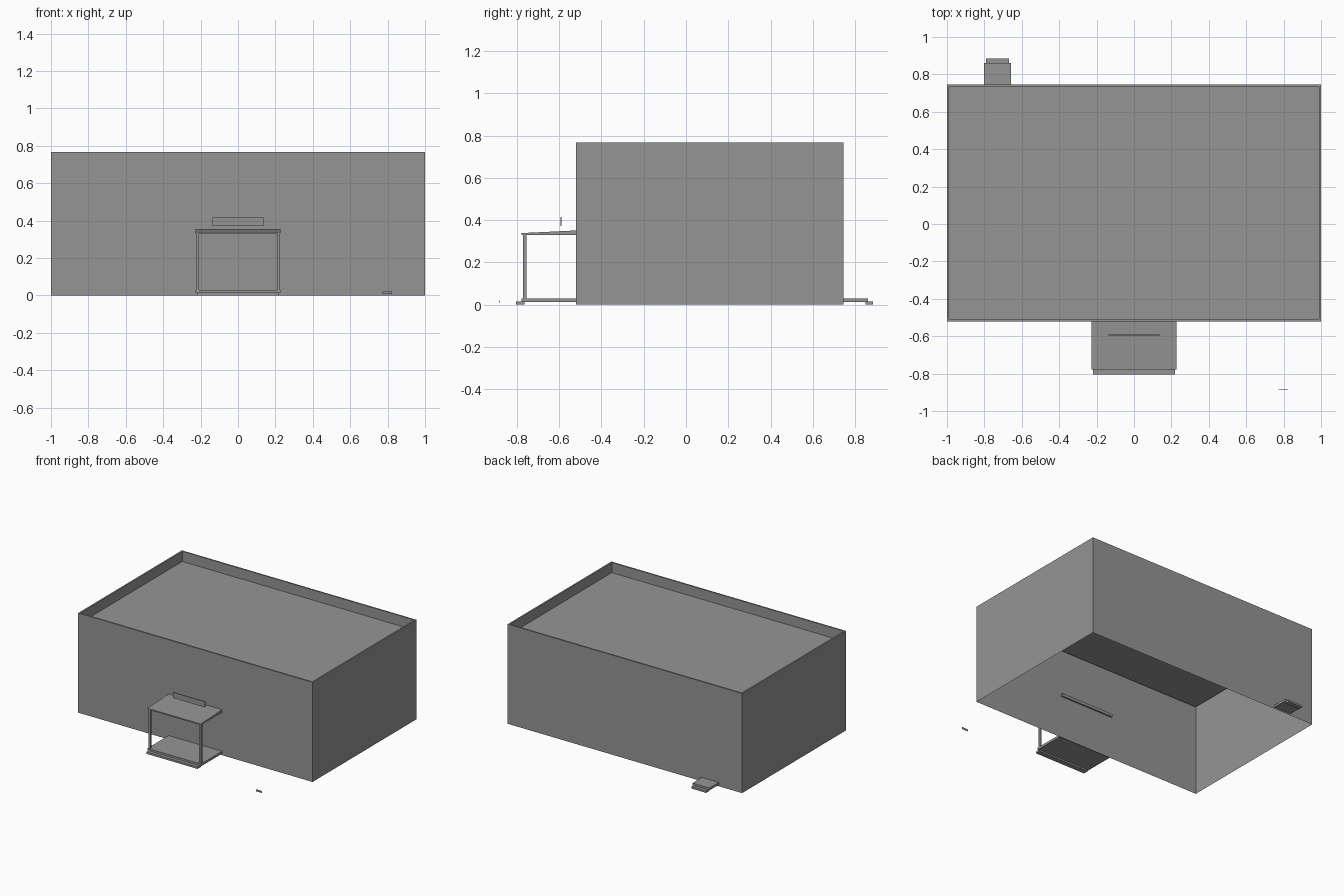
import bpy
import bmesh
from mathutils import Vector

cube = bpy.data.objects.get("Cube")
if cube:
    bpy.data.objects.remove(cube, do_unlink=True)

grey = bpy.data.materials.new("plain grey")
grey.use_nodes = True
COLOUR = (0.3, 0.3, 0.3, 1)
grey.diffuse_color = COLOUR
grey.node_tree.nodes["Principled BSDF"].inputs["Base Color"].default_value = COLOUR


def add_object(name, bm):
    mesh = bpy.data.meshes.new(name)
    bm.to_mesh(mesh)
    bm.free()
    mesh.materials.append(grey)
    obj = bpy.data.objects.new(name, mesh)
    bpy.context.scene.collection.objects.link(obj)
    return obj


def box_mesh(x, y, z):
    """Box from (low, high) pairs on each axis."""
    bm = bmesh.new()
    bmesh.ops.create_cube(bm, size=1)
    for v in bm.verts:
        v.co = Vector([s[0] if c < 0 else s[1] for s, c in zip((x, y, z), v.co)])
    return bm


def box(name, x, y, z):
    return add_object(name, box_mesh(x, y, z))


FRONT, BACK, TOP, ROOF = -0.52, 0.745, 0.768, 0.69

# Building shell: open below, with a sunken flat roof behind a thin parapet
bm = box_mesh((-1, 1), (FRONT, BACK), (0, TOP))
bm.normal_update()
bottom = [f for f in bm.faces if f.normal.z < -0.5]
bmesh.ops.delete(bm, geom=bottom, context='FACES_ONLY')
top = [f for f in bm.faces if f.normal.z > 0.5]
bmesh.ops.inset_region(bm, faces=top, thickness=0.017)
well = bmesh.ops.extrude_discrete_faces(bm, faces=top)["faces"]
bmesh.ops.translate(bm, verts=well[0].verts, vec=(0, 0, ROOF - TOP))
add_object("building_shell", bm)

# Front porch: raised landing, lower step, posts
box("porch_landing", (-0.228, 0.228), (-0.778, FRONT), (0.012, 0.03))
box("porch_step", (-0.218, 0.218), (-0.804, -0.765), (0, 0.015))
for side, x in (("left", 0.216), ("right", -0.216)):
    box(side + "_porch_post", (x - 0.008, x + 0.008), (-0.771, -0.755), (0.03, 0.332))

# Canopy with a top that slopes down to the front, its back end set into the wall
bm = box_mesh((-0.228, 0.228), (-0.778, FRONT + 0.012), (0.33, 0.352))
for v in bm.verts:
    if v.co.y < FRONT and v.co.z > 0.34:
        v.co.z = 0.339
add_object("porch_canopy", bm)

# Blank sign panel above the canopy and small marker plate in front
box("sign_panel", (-0.137, 0.137), (-0.595, -0.589), (0.372, 0.416))
box("marker_plate", (0.772, 0.824), (-0.886, -0.883), (0.008, 0.022))

# Back door landing and step
box("back_landing", (-0.802, -0.657), (BACK, 0.86), (0.012, 0.03))
box("back_step", (-0.792, -0.667), (0.85, 0.886), (0, 0.015))
